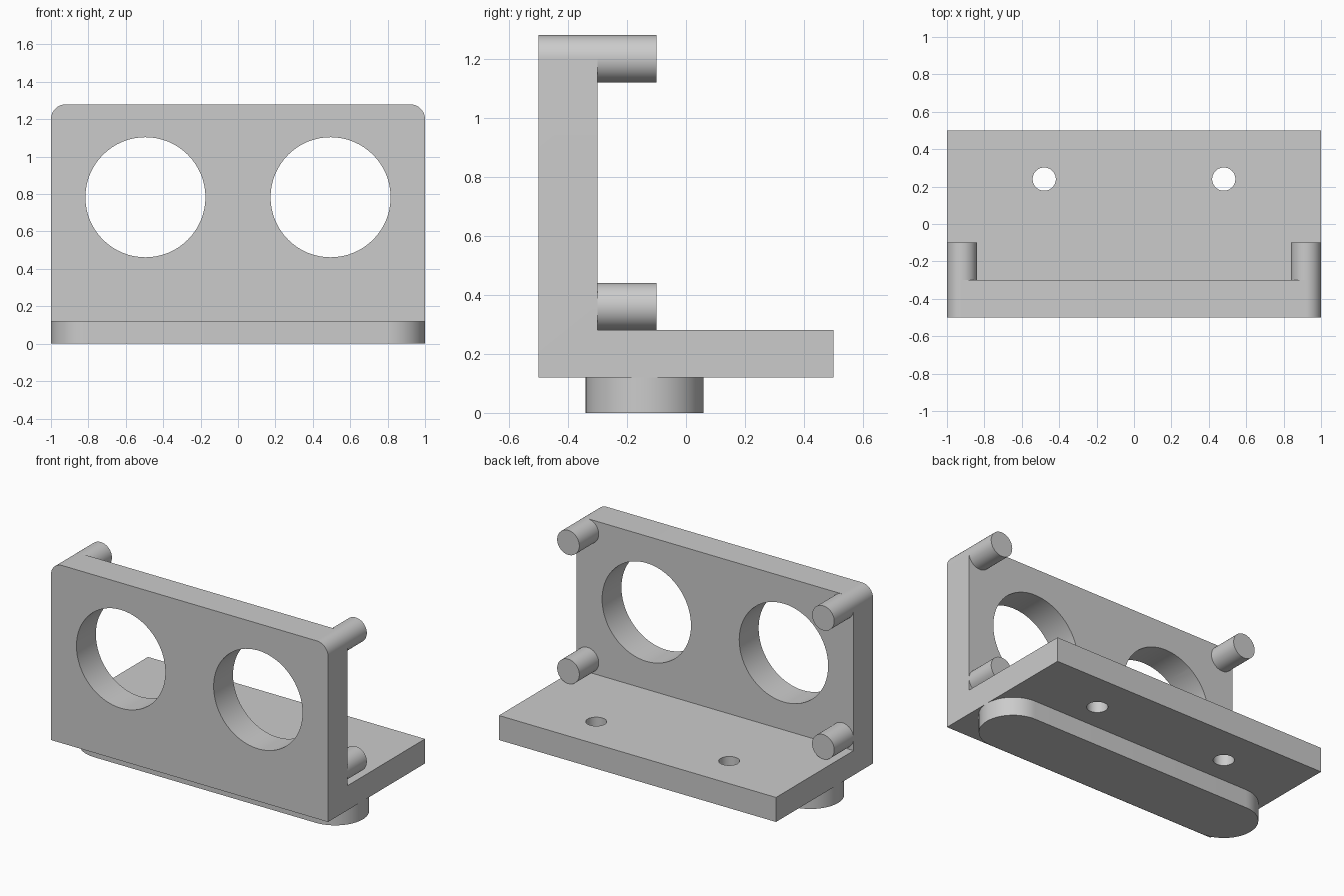
import bpy
import bmesh
import math
from mathutils import Matrix

cube = bpy.data.objects.get("Cube")
if cube:
    bpy.data.objects.remove(cube)

grey = bpy.data.materials.new("light grey")
grey.use_nodes = True
grey.diffuse_color = (0.6, 0.6, 0.6, 1)
grey.node_tree.nodes["Principled BSDF"].inputs["Base Color"].default_value = (0.6, 0.6, 0.6, 1)


def finish(name, bm):
    """Turn a bmesh into a named grey object."""
    bmesh.ops.recalc_face_normals(bm, faces=bm.faces)
    mesh = bpy.data.meshes.new(name)
    bm.to_mesh(mesh)
    bm.free()
    mesh.materials.append(grey)
    obj = bpy.data.objects.new(name, mesh)
    bpy.context.collection.objects.link(obj)
    return obj


def smooth(obj):
    bpy.ops.object.select_all(action="DESELECT")
    obj.select_set(True)
    bpy.context.view_layer.objects.active = obj
    bpy.ops.object.shade_smooth_by_angle(angle=math.radians(30))


def prism(name, outline, direction):
    """Extrude a closed outline of 3D points along a direction."""
    bm = bmesh.new()
    face = bm.faces.new([bm.verts.new(p) for p in outline])
    out = bmesh.ops.extrude_face_region(bm, geom=[face], use_keep_orig=True)
    moved = [v for v in out["geom"] if isinstance(v, bmesh.types.BMVert)]
    bmesh.ops.translate(bm, verts=moved, vec=direction)
    return finish(name, bm)


def cylinder(name, centre, radius, depth, along_y=False):
    bm = bmesh.new()
    turn = Matrix.Rotation(math.pi / 2, 4, "X") if along_y else Matrix()
    bmesh.ops.create_cone(bm, cap_ends=True, segments=64, radius1=radius,
                          radius2=radius, depth=depth,
                          matrix=Matrix.Translation(centre) @ turn)
    return finish(name, bm)


# L-shaped bracket: front plate and base shelf in one piece
profile = [(-0.5, 0.12), (0.5, 0.12), (0.5, 0.28),
           (-0.3, 0.28), (-0.3, 1.28), (-0.5, 1.28)]
bracket = prism("bracket", [(-1, y, z) for y, z in profile], (2, 0, 0))

# Rounded upper corners of the front plate
bm = bmesh.new()
bm.from_mesh(bracket.data)
corners = [e for e in bm.edges
           if all(v.co.z > 1.2 for v in e.verts)
           and abs(e.verts[0].co.x - e.verts[1].co.x) < 0.01]
bmesh.ops.bevel(bm, geom=corners, offset=0.08, segments=16,
                profile=0.5, affect="EDGES")
bm.to_mesh(bracket.data)
bm.free()

# Two large round openings in the plate, two screw holes in the shelf
cutters = []
for side in (-1, 1):
    cutters.append(cylinder("opening_cutter", (side * 0.495, -0.4, 0.783), 0.321, 0.4, True))
    cutters.append(cylinder("screw_hole_cutter", (side * 0.48, 0.24, 0.2), 0.062, 0.4))
for cutter in cutters:
    cutter.hide_render = True
    cut = bracket.modifiers.new("hole", "BOOLEAN")
    cut.operation = "DIFFERENCE"
    cut.solver = "EXACT"
    cut.object = cutter
bpy.context.view_layer.update()
evaluated = bracket.evaluated_get(bpy.context.evaluated_depsgraph_get())
cut_mesh = bpy.data.meshes.new_from_object(evaluated)
bracket.modifiers.clear()
bracket.data = cut_mesh
for cutter in cutters:
    bpy.data.objects.remove(cutter)
smooth(bracket)

# Four mounting pegs on the back of the plate
for side, word in ((-1, "right"), (1, "left")):
    for z, level in ((0.36, "lower"), (1.2, "upper")):
        smooth(cylinder(f"{level}_{word}_peg", (side * 0.92, -0.2, z), 0.08, 0.2, True))

# Round-ended key under the shelf
outline = []
for side in (1, -1):
    for i in range(33):
        a = math.pi * i / 32 - side * math.pi / 2
        outline.append((side * 0.8 + 0.2 * math.cos(a), -0.14 + 0.2 * math.sin(a), 0))
smooth(prism("bottom_key", outline, (0, 0, 0.12)))
